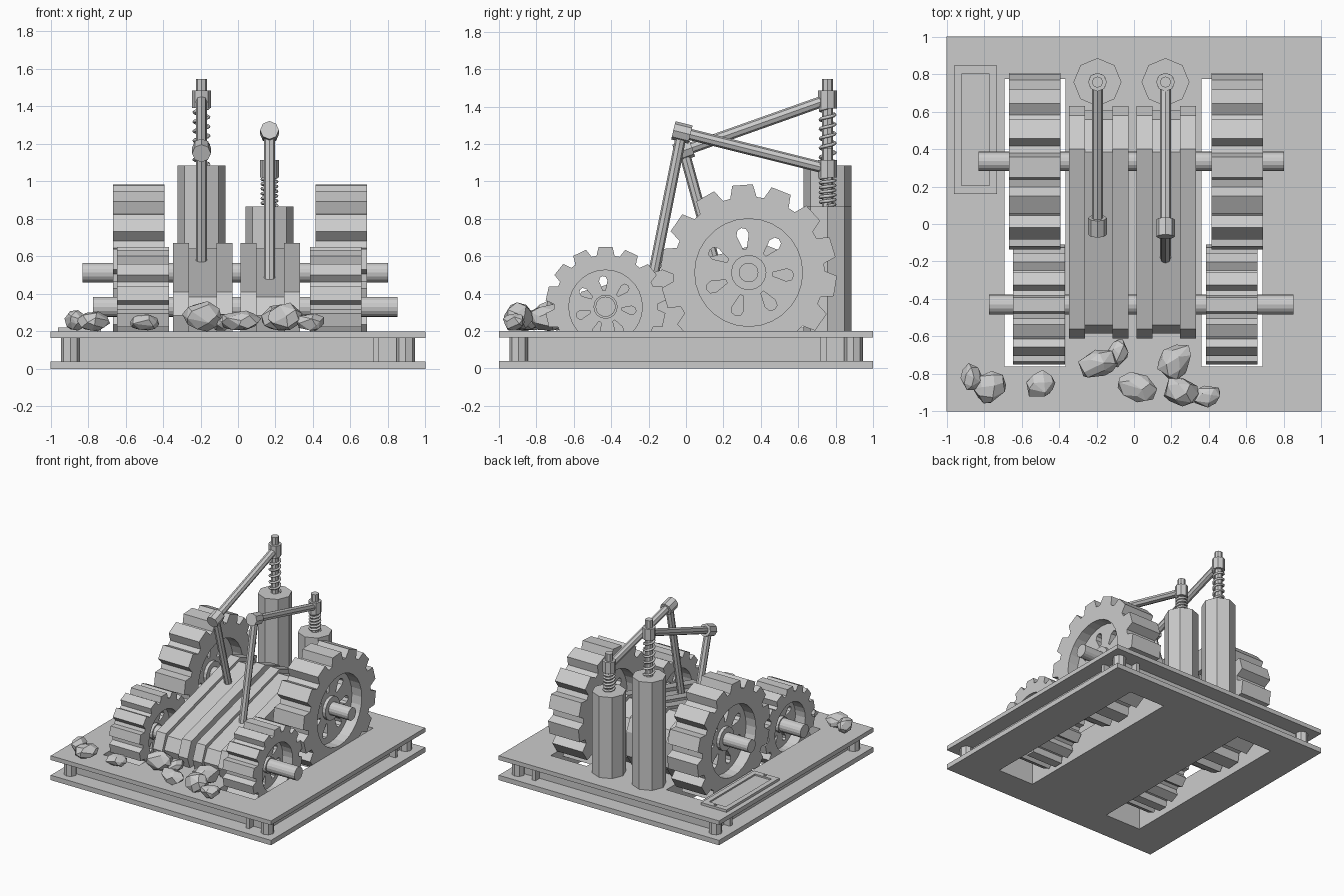
import bpy, bmesh, math, random
from mathutils import Vector, Matrix

if "Cube" in bpy.data.objects:
    bpy.data.objects.remove(bpy.data.objects["Cube"])

SIDE = Matrix(((0, 0, 1, 0), (1, 0, 0, 0), (0, 1, 0, 0), (0, 0, 0, 1)))  # profile (y, z), depth along x


def add(name, mesh, matrix=Matrix()):
    ob = bpy.data.objects.new(name, mesh)
    ob.matrix_world = matrix
    bpy.context.collection.objects.link(ob)
    return ob


def prism(name, loops, depth, matrix):
    """Extrude closed outlines (the first is the outside, others are holes), centred on depth."""
    cu = bpy.data.curves.new(name, 'CURVE')
    cu.dimensions, cu.fill_mode, cu.extrude = '2D', 'BOTH', depth / 2
    for pts in loops:
        sp = cu.splines.new('POLY')
        sp.points.add(len(pts) - 1)
        for p, (x, y) in zip(sp.points, pts):
            p.co = (x, y, 0, 1)
        sp.use_cyclic_u = True
    tmp = bpy.data.objects.new(name, cu)
    bpy.context.collection.objects.link(tmp)
    bpy.context.view_layer.update()
    me = bpy.data.meshes.new_from_object(tmp.evaluated_get(bpy.context.evaluated_depsgraph_get()))
    bpy.data.objects.remove(tmp)
    bm = bmesh.new()
    bm.from_mesh(me)
    bmesh.ops.remove_doubles(bm, verts=bm.verts, dist=1e-5)
    bmesh.ops.recalc_face_normals(bm, faces=bm.faces)
    bm.to_mesh(me)
    bm.free()
    me.polygons.foreach_set('use_smooth', [False] * len(me.polygons))
    return add(name, me, matrix)


def rod(name, a, b, r, n=8):
    a, b = Vector(a), Vector(b)
    d = b - a
    bm = bmesh.new()
    bmesh.ops.create_cone(bm, cap_ends=True, segments=n, radius1=r, radius2=r, depth=d.length)
    me = bpy.data.meshes.new(name)
    bm.to_mesh(me)
    bm.free()
    return add(name, me, Matrix.Translation((a + b) / 2) @ d.to_track_quat('Z', 'Y').to_matrix().to_4x4())


def rect(x0, x1, y0, y1):
    return [(x0, y0), (x1, y0), (x1, y1), (x0, y1)]


def circle(r, n=28):
    return [(r * math.cos(i * math.tau / n), r * math.sin(i * math.tau / n)) for i in range(n)]


def at(x, y, z):
    return Matrix.Translation((x, y, z))


# Base: two plates and a recessed core, with wheel wells cut through
wells = [rect(-0.69, -0.365, -0.76, 0.775), rect(0.36, 0.685, -0.76, 0.775)]
for name, s, z0, z1 in (("bottom_plate", 1, 0, 0.04), ("base_core", 0.87, 0.04, 0.165), ("top_plate", 1, 0.165, 0.2)):
    prism(name, [rect(-s, s, -s, s)] + wells, z1 - z0, at(0, 0, (z0 + z1) / 2))
for x in (-0.895, 0.895):
    for y in (-0.895, 0.895):
        rod("corner_post", (x, y, 0.04), (x, y, 0.165), 0.05)
    prism("side_rib", [rect(-0.03, 0.03, -0.015, 0.015)], 0.125, at(x, 0.735, 0.1025))
    prism("end_rib", [rect(-0.015, 0.015, -0.03, 0.03)], 0.125, at(0.735, x, 0.1025))

# Hatch with frame and bolts
prism("hatch_frame", [rect(-0.96, -0.73, 0.16, 0.845), rect(-0.92, -0.77, 0.205, 0.8)], 0.02, at(0, 0, 0.21))
prism("hatch_panel", [rect(-0.92, -0.77, 0.205, 0.8)], 0.008, at(0, 0, 0.204))
for y in (0.182, 0.823):
    rod("hatch_bolt", (-0.845, y, 0.21), (-0.845, y, 0.226), 0.012)


# Gears: toothed rim, recessed web with tapered slots, hub
def gear(name, x, y, z, R, width, phase):
    n, pts = 14, []
    for i in range(n):
        for f, r in ((-0.39, 0.86), (-0.26, 1), (0.26, 1), (0.39, 0.86)):
            a = phase + (i + f) * math.tau / n
            pts.append((R * r * math.cos(a), R * r * math.sin(a)))
    m = at(x, y, z) @ SIDE
    prism(name + "_rim", [pts, circle(R * 0.61)], width, m)
    slots = []
    for k in range(7):
        a = phase + (k + 0.1) * math.tau / 7
        c, s = math.cos(a), math.sin(a)
        tear = ((0.27, -0.02), (0.43, -0.07), (0.49, -0.05), (0.51, 0), (0.49, 0.05), (0.43, 0.07), (0.27, 0.02))
        slots.append([(R * (u * c - v * s), R * (u * s + v * c)) for u, v in tear])
    prism(name + "_web", [circle(R * 0.615)] + slots, width * 0.35, m)
    rod(name + "_hub", (x - width * 0.27, y, z), (x + width * 0.27, y, z), R * 0.2, 16)


REAR, FRONT = (0.335, 0.513), (-0.43, 0.33)
gear("rear_left_gear", -0.53, *REAR, 0.472, 0.275, math.radians(94))
gear("rear_right_gear", 0.55, *REAR, 0.472, 0.275, math.radians(94))
gear("front_left_gear", -0.507, *FRONT, 0.322, 0.275, math.radians(90))
gear("front_right_gear", 0.522, *FRONT, 0.322, 0.275, math.radians(90))
rod("rear_axle", (-0.83, *REAR), (0.80, *REAR), 0.052, 16)
rod("front_axle", (-0.775, *FRONT), (0.85, *FRONT), 0.054, 16)

# Two sloped housings, each with raised side bands and a sunken middle
body = [(-0.58, 0.2), (-0.61, 0.285), (-0.56, 0.41), (0.4, 0.67), (0.58, 0.6), (0.63, 0.5), (0.63, 0.3), (0.56, 0.2)]
inner = [(y * 0.96, z if z < 0.3 else z - 0.027) for y, z in body]
for side, x in (("left", -0.188), ("right", 0.172)):
    for dx in (-0.115, 0.115):
        prism(side + "_housing_band", [body], 0.085, at(x + dx, 0, 0) @ SIDE)
    prism(side + "_housing_middle", [inner], 0.146, at(x, 0, 0) @ SIDE)


# Pistons: column, plunger, spring, collar, and two-part linkage
def piston(side, x, column_top, collar_z, rod_top, joint, foot):
    y = 0.757
    rod(side + "_column", (x, y, 0.2), (x, y, column_top), 0.128)
    rod(side + "_plunger", (x, y, column_top - 0.05), (x, y, rod_top), 0.03)
    rod(side + "_collar", (x, y, collar_z - 0.047), (x, y, collar_z + 0.047), 0.05)
    cu = bpy.data.curves.new(side + "_spring", 'CURVE')
    cu.dimensions, cu.bevel_depth, cu.bevel_resolution = '3D', 0.009, 1
    sp = cu.splines.new('POLY')
    turns, seg = 6, 12
    sp.points.add(turns * seg)
    for i, p in enumerate(sp.points):
        a = i * math.tau / seg
        t = i / (turns * seg)
        z = column_top + 0.006 + (collar_z - 0.05 - column_top) * t
        p.co = (x + 0.039 * math.cos(a), y + 0.039 * math.sin(a), z, 1)
    bpy.context.collection.objects.link(bpy.data.objects.new(side + "_spring", cu))
    j, c = Vector((x, *joint)), Vector((x, y, collar_z))
    d = (c - j).normalized()
    rod(side + "_link_arm", j, c, 0.03)
    rod(side + "_link_joint", j - d * 0.047, j + d * 0.047, 0.05)
    rod(side + "_link_leg", j, (x, *foot), 0.029)


piston("left", -0.195, 1.085, 1.438, 1.547, (-0.012, 1.165), (0.155, 0.56))
piston("right", 0.168, 0.865, 1.068, 1.175, (-0.022, 1.262), (-0.183, 0.46))

# Loose rocks: hulls of random points, stretched and turned
random.seed(4)
for x, y, a, b, h, turn in (
        (-0.87, -0.82, 0.06, 0.075, 0.12, 15), (-0.77, -0.87, 0.095, 0.09, 0.11, 30),
        (-0.50, -0.855, 0.085, 0.075, 0.095, 30), (-0.195, -0.745, 0.11, 0.075, 0.16, 15),
        (-0.09, -0.69, 0.06, 0.08, 0.1, -20), (0.01, -0.87, 0.115, 0.078, 0.11, -20),
        (0.22, -0.735, 0.115, 0.085, 0.15, 45), (0.25, -0.895, 0.1, 0.08, 0.155, -30),
        (0.39, -0.92, 0.08, 0.06, 0.1, 20)):
    bm = bmesh.new()
    for i in range(22):
        u = 1 - 2 * (i + 0.5) / 22
        t = i * 2.4 + random.uniform(-0.35, 0.35)
        r = math.sqrt(1 - u * u)
        bm.verts.new(Vector((r * math.cos(t), r * math.sin(t), u)) * random.uniform(0.9, 1.08))
    hull = bmesh.ops.convex_hull(bm, input=bm.verts)
    bmesh.ops.delete(bm, geom=[v for v in hull["geom_interior"] if isinstance(v, bmesh.types.BMVert)], context='VERTS')
    bmesh.ops.dissolve_limit(bm, angle_limit=math.radians(14), verts=bm.verts, edges=bm.edges)
    me = bpy.data.meshes.new("rock")
    bm.to_mesh(me)
    bm.free()
    add("rock", me, at(x, y, 0.2 + h / 2) @ Matrix.Rotation(math.radians(turn), 4, 'Z') @ Matrix.Diagonal((a, b, h / 2, 1)))
